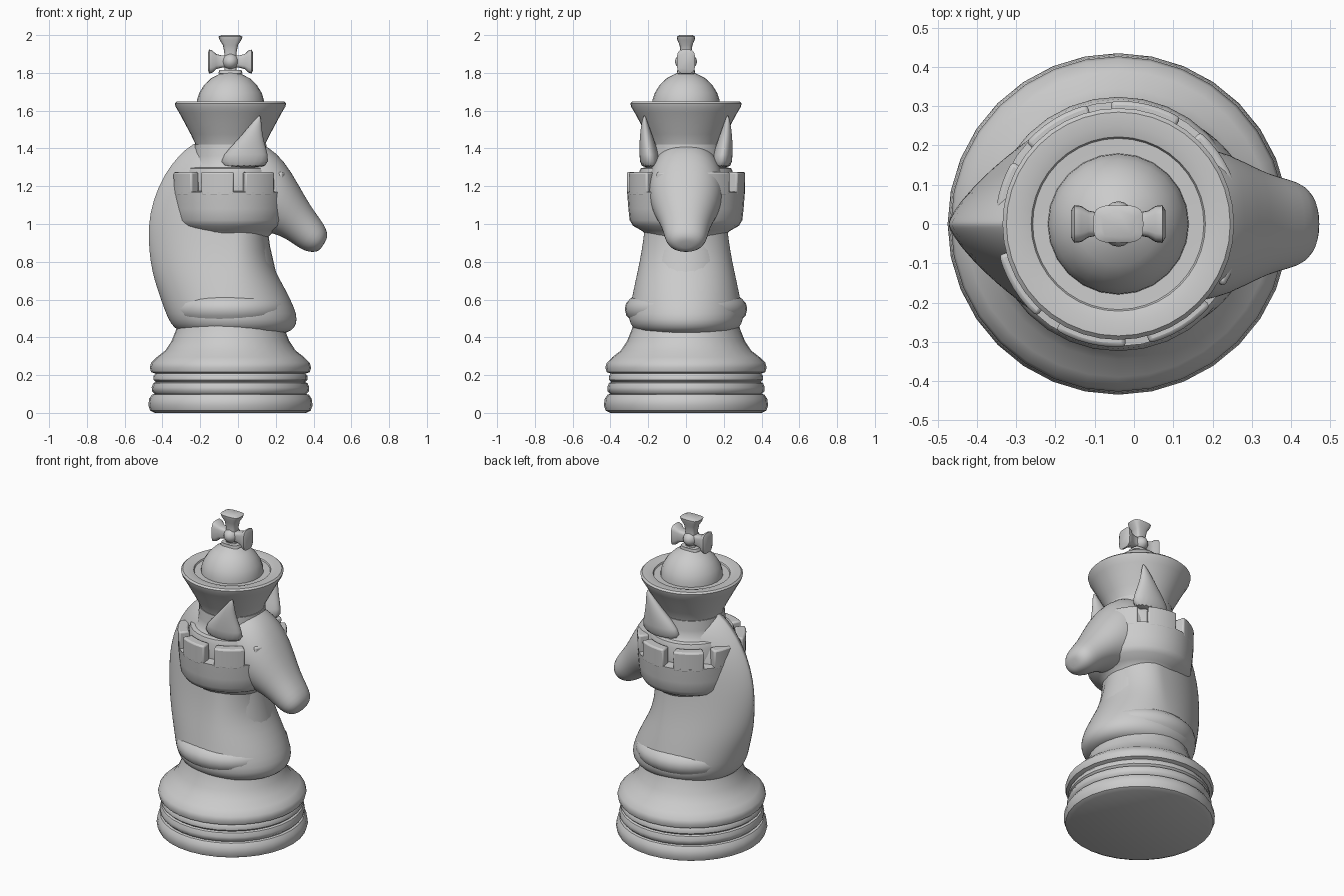
import bpy, bmesh
from math import sin, cos, pi, radians, copysign

CX = -0.04  # axis of all the turned parts


def loft(name, rings, subsurf=0, bevel=0.0, angle=40):
    """Skin a list of equal-sized point rings and cap both ends."""
    bm = bmesh.new()
    rows = [[bm.verts.new(p) for p in ring] for ring in rings]
    n = len(rows[0])
    for a, b in zip(rows, rows[1:]):
        for i in range(n):
            j = (i + 1) % n
            bm.faces.new((a[i], a[j], b[j], b[i]))
    bm.faces.new(rows[0])
    bm.faces.new(rows[-1])
    bmesh.ops.recalc_face_normals(bm, faces=bm.faces)
    mesh = bpy.data.meshes.new(name)
    bm.to_mesh(mesh)
    bm.free()
    ob = bpy.data.objects.new(name, mesh)
    bpy.context.collection.objects.link(ob)
    bpy.ops.object.select_all(action='DESELECT')
    ob.select_set(True)
    bpy.context.view_layer.objects.active = ob
    bpy.ops.object.shade_smooth_by_angle(angle=radians(angle))
    if bevel:
        m = ob.modifiers.new("Bevel", 'BEVEL')
        m.width, m.segments, m.limit_method = bevel, 2, 'ANGLE'
    if subsurf:
        m = ob.modifiers.new("Subsurf", 'SUBSURF')
        m.levels = m.render_levels = subsurf
    return ob


def circle(x, y, z, rx, ry, n=32):
    return [(x + rx * cos(2 * pi * i / n), y + ry * sin(2 * pi * i / n), z) for i in range(n)]


def lathe(name, profile, n=32):
    return loft(name, [circle(CX, 0, z, r, r, n) for r, z in profile])


def spow(v, p):
    return copysign(abs(v) ** p, v)


# Stepped round base
lathe("base", [
    (.40, 0), (.425, .012), (.435, .04), (.43, .075), (.415, .097), (.40, .10),
    (.415, .115), (.417, .135), (.408, .158), (.395, .163), (.408, .175), (.408, .195),
    (.398, .208), (.42, .216), (.427, .24), (.42, .265), (.39, .295), (.345, .33),
    (.312, .38), (.288, .44), (.27, .50)])

# Column with its collar ridge
lathe("column_collar", [
    (.26, .44), (.29, .49), (.316, .515), (.324, .55), (.318, .58), (.295, .605),
    (.27, .62), (.24, .75), (.21, .88), (.20, .95)])

# Tower body with recessed walkway
lathe("tower", [
    (.18, .88), (.20, .93), (.235, .965), (.28, .99), (.298, 1.02), (.305, 1.08),
    (.312, 1.17), (.25, 1.175), (.25, 1.27), (.24, 1.295), (.215, 1.30), (.20, 1.32),
    (.195, 1.36), (.19, 1.42)])

# Battlements around the tower
for k in range(8):
    rings = []
    for s in range(7):
        t = radians(-75.5 + 45 * k + 34 * s / 6)
        rings.append([(CX + r * cos(t), r * sin(t), z) for r, z in
                      ((.25, 1.15), (.311, 1.15), (.314, 1.275), (.252, 1.275))])
    loft("battlement", rings, bevel=.01)

# Flared crown and dome
lathe("crown", [
    (.17, 1.36), (.188, 1.43), (.21, 1.475), (.245, 1.54), (.272, 1.59), (.29, 1.62),
    (.295, 1.638), (.285, 1.648), (.25, 1.648), (.222, 1.64), (.218, 1.632), (.16, 1.63)], 40)
lathe("crown_dome", [
    (.18, 1.625), (.178, 1.655), (.165, 1.695), (.14, 1.735), (.105, 1.77),
    (.06, 1.793), (.045, 1.80), (.035, 1.812), (.02, 1.82)], 24)

# Cross finial: four flared arms and a centre boss
CZ = 1.86
for k, length in enumerate((.12, .14, .12, .07)):
    c, s = cos(k * pi / 2), sin(k * pi / 2)
    rings = []
    for d, w, th in ((0, .032, .03), (.045, .032, .028), (.55 * length + .01, .04, .034),
                     (length - .025, .058, .046), (length - .008, .064, .048),
                     (length, .045, .035)):
        ring = []
        for i in range(20):
            a = 2 * pi * i / 20
            u, v = w * spow(cos(a), .55), th * spow(sin(a), .55)
            ring.append((CX + d * c - u * s, v, CZ + d * s + u * c))
        rings.append(ring)
    loft("cross_arm", rings, angle=60)
bpy.ops.mesh.primitive_uv_sphere_add(segments=20, ring_count=12, radius=1, location=(CX, 0, CZ))
boss = bpy.context.object
boss.name = "cross_boss"
boss.scale = (.045, .058, .045)
bpy.ops.object.shade_smooth()

# Horse neck and chest: horizontal sections, pinched toward the mane
rings = []
for z, xb, xf, hw in (
        (.415, -.26, .24, .22), (.435, -.32, .285, .265), (.47, -.355, .312, .298),
        (.52, -.38, .312, .305), (.60, -.408, .28, .288), (.70, -.443, .225, .268),
        (.80, -.465, .172, .245), (.92, -.476, .155, .225), (1.05, -.471, .16, .212),
        (1.20, -.425, .19, .20), (1.32, -.352, .19, .172), (1.40, -.275, .16, .125),
        (1.45, -.20, .10, .05)):
    p = 1 + .5 * min(1, max(0, (z - .5) / .5))
    ring = []
    for i in range(48):
        t = 2 * pi * i / 48
        cx = -.02
        front = cos(t) > 0
        x = cx + cos(t) * ((xf - cx) if front else (cx - xb))
        ring.append((x, hw * spow(sin(t), 1 if front else p), z))
    rings.append(ring)
loft("horse_neck", rings, subsurf=1, angle=80)

# Horse head: slanted sections from skull to muzzle
rings = []
for xt, zt, xb, zb, hw in (
        (-.08, 1.43, -.02, .98, .19), (.06, 1.445, .05, .965, .20),
        (.16, 1.415, .10, .955, .20), (.245, 1.335, .16, .955, .193),
        (.32, 1.21, .22, .94, .163), (.38, 1.10, .28, .905, .13),
        (.44, 1.02, .335, .865, .115), (.468, .975, .38, .85, .102),
        (.475, .935, .42, .853, .07), (.465, .91, .44, .87, .03)):
    ring = []
    for i in range(32):
        t = 2 * pi * i / 32
        f = .5 + .5 * cos(t)
        ring.append((xb + (xt - xb) * f, hw * spow(sin(t), .9), zb + (zt - zb) * f))
    rings.append(ring)
loft("horse_head", rings, subsurf=1, angle=80)

# Ears on both sides
for side in (-1, 1):
    loft("ear", [circle(x, side * y, z, rx, ry, 20) for x, y, z, rx, ry in (
        (.03, .185, 1.29, .14, .06), (.04, .195, 1.37, .12, .052),
        (.065, .207, 1.44, .072, .04), (.085, .215, 1.50, .042, .026),
        (.105, .22, 1.55, .018, .013), (.114, .22, 1.575, .003, .003))], subsurf=1, angle=80)
